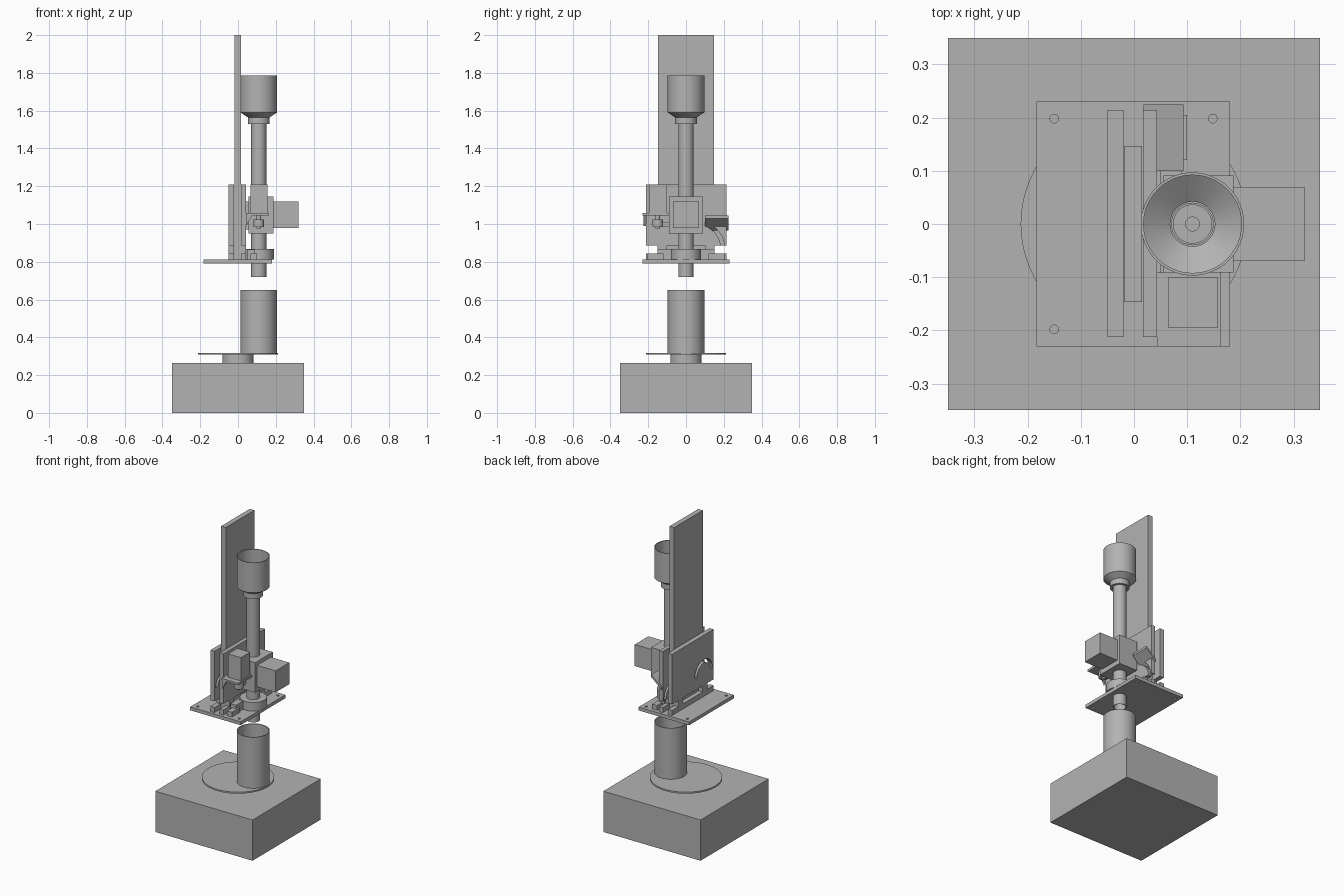
import bpy, bmesh, math
from mathutils import Vector

if "Cube" in bpy.data.objects:
    bpy.data.objects.remove(bpy.data.objects["Cube"])

grey = bpy.data.materials.new("light_grey")
grey.diffuse_color = (0.45, 0.45, 0.45, 1)
grey.use_nodes = True
grey.node_tree.nodes["Principled BSDF"].inputs["Base Color"].default_value = grey.diffuse_color
AX = 0.11  # x of the feed tube axis


def finish(name, bm, smooth=False):
    bmesh.ops.recalc_face_normals(bm, faces=bm.faces)
    me = bpy.data.meshes.new(name)
    bm.to_mesh(me)
    bm.free()
    me.materials.append(grey)
    ob = bpy.data.objects.new(name, me)
    bpy.context.collection.objects.link(ob)
    if smooth:
        bpy.ops.object.select_all(action='DESELECT')
        bpy.context.view_layer.objects.active = ob
        ob.select_set(True)
        bpy.ops.object.shade_smooth_by_angle(angle=math.radians(30))
    return ob


def box(name, x, y, z):
    bm = bmesh.new()
    bmesh.ops.create_cube(bm, size=1)
    for v in bm.verts:
        v.co = Vector([(a + b) / 2 + c * (b - a) for (a, b), c in zip((x, y, z), v.co)])
    return finish(name, bm)


def lathe(name, profile, x=0, y=0, closed=False, steps=48):
    """Revolve (radius, z) points about a vertical axis."""
    bm = bmesh.new()
    vs = [bm.verts.new((r, 0, z)) for r, z in profile]
    pairs = list(zip(vs, vs[1:])) + ([(vs[-1], vs[0])] if closed else [])
    edges = [bm.edges.new(p) for p in pairs]
    bmesh.ops.spin(bm, geom=vs + edges, axis=(0, 0, 1), cent=(0, 0, 0),
                   angle=math.tau, steps=steps)
    bmesh.ops.remove_doubles(bm, verts=bm.verts, dist=1e-5)
    bmesh.ops.translate(bm, verts=bm.verts, vec=(x, y, 0))
    return finish(name, bm, True)


def rod(name, r, z0, z1, x=0, y=0, steps=48):
    return lathe(name, [(0, z0), (r, z0), (r, z1), (0, z1)], x, y, steps=steps)


def prism(name, pts, axis, lo, hi):
    """Extrude a 2D outline along x (points y, z) or y (points x, z)."""
    bm = bmesh.new()
    put = (lambda a, b: (lo, a, b)) if axis == 0 else (lambda a, b: (a, lo, b))
    face = bm.faces.new([bm.verts.new(put(a, b)) for a, b in pts])
    ext = bmesh.ops.extrude_face_region(bm, geom=[face])
    vec = (hi - lo, 0, 0) if axis == 0 else (0, hi - lo, 0)
    bmesh.ops.translate(bm, vec=vec, verts=[g for g in ext["geom"] if isinstance(g, bmesh.types.BMVert)])
    return finish(name, bm)


def cut(target, cutter):
    m = target.modifiers.new("cut", 'BOOLEAN')
    m.operation, m.solver, m.object = 'DIFFERENCE', 'EXACT', cutter
    cutter.hide_render = True
    cutter.hide_set(True)


def arc_band(cy, cz, r0, r1, a0, a1, n=20):
    angles = [math.radians(a0 + (a1 - a0) * i / n) for i in range(n + 1)]
    ring = lambda r, seq: [(cy + r * math.cos(a), cz + r * math.sin(a)) for a in seq]
    return ring(r1, angles) + ring(r0, angles[::-1])


# Base, turntable and receiving cup
box("base", (-.35, .35), (-.35, .35), (0, .265))
rod("turntable_neck", .083, .265, .309)
rod("turntable", .213, .308, .318, steps=64)
lathe("receiving_cup", [(0, .318), (.097, .318), (.097, .65), (.092, .65), (.092, .324), (0, .324)], AX)

# Mounting plate with corner holes and a tube hole
plate = box("mounting_plate", (-.183, .18), (-.23, .23), (.79, .812))
for sx in (-.15, .148):
    for sy in (-.198, .198):
        cut(plate, rod("screw_hole_cutter", .008, .7, .9, sx, sy, 24))
cut(plate, rod("tube_hole_cutter", .039, .7, .9, AX))

# Tall back board and its two clamping plates
box("back_board", (-.018, .015), (-.147, .147), (.812, 2))
rear = box("rear_clamp_plate", (-.05, -.02), (-.212, .214), (.885, 1.21))
front = box("front_clamp_plate", (.017, .043), (-.212, .214), (.885, 1.21))
cut(rear, prism("rear_slot_cutter", arc_band(-.11, .96, .07, .092, 0, 175), 0, -.06, -.01))
cut(front, prism("front_slot_cutter", arc_band(.06, .87, .125, .145, 5, 65), 0, .01, .05))
for name, x in (("rear", (-.05, -.02)), ("front", (.017, .043))):
    box(name + "_rail", x, (-.212, .214), (.812, .845))
    for s in (-1, 1):
        box(name + "_rail_foot", x, sorted((s * .1, s * .15)), (.845, .885))

# Feed tube, funnel and collar
lathe("feed_tube", [(.04, .72), (.04, 1.55), (.036, 1.55), (.036, .72)], AX, closed=True)
lathe("funnel", [(.058, 1.53), (.058, 1.565), (.097, 1.59), (.097, 1.785), (.092, 1.785),
                 (.092, 1.595), (.042, 1.56), (.042, 1.53)], AX, closed=True)
lathe("tube_stopper", [(0, 1.03), (.036, 1.03), (.036, 1.06), (.013, 1.06), (.013, 1.04), (0, 1.04)], AX)

# Tube clamp on the mounting plate
lathe("tube_clamp", [(.04, .812), (.08, .812), (.08, .868), (.04, .868)], AX, closed=True)
for s in (-1, 1):
    box("clamp_ear", (.05, .09), sorted((s * .075, s * .15)), (.812, .865))
    box("clamp_block", (.065, .1), sorted((s * .12, s * .205)), (.812, .843))

# Valve housing around the tube, with its motor
housing = box("valve_housing", (.055, .187), (-.091, .091), (.95, 1.145))
cut(housing, rod("housing_bore_cutter", .0395, .9, 1.2, AX))
box("valve_motor", (.187, .32), (-.07, .07), (.98, 1.12))
box("housing_mount", (.043, .055), (-.07, .07), (.97, 1.12))

# Small vertical motor on its shelf, with drive roller
box("motor_shelf", (.043, .163), (-.23, -.091), (1.045, 1.058))
box("small_motor", (.065, .157), (-.195, -.1), (1.058, 1.21))
rod("motor_shaft", .012, .975, 1.045, AX, -.15, 24)
rod("drive_roller", .028, .985, 1.025, AX, -.15, 24)
box("roller_arm", (.1, .12), (-.125, -.09), (.988, 1.01))
prism("shelf_gusset", [(.043, 1.045), (.075, 1.045), (.043, .99)], 1, -.225, -.21)

# Sloping chute beside the tube
prism("chute", [(.018, .965), (.093, 1.03), (.093, 1.045), (.018, .98)], 1, .1, .225)
